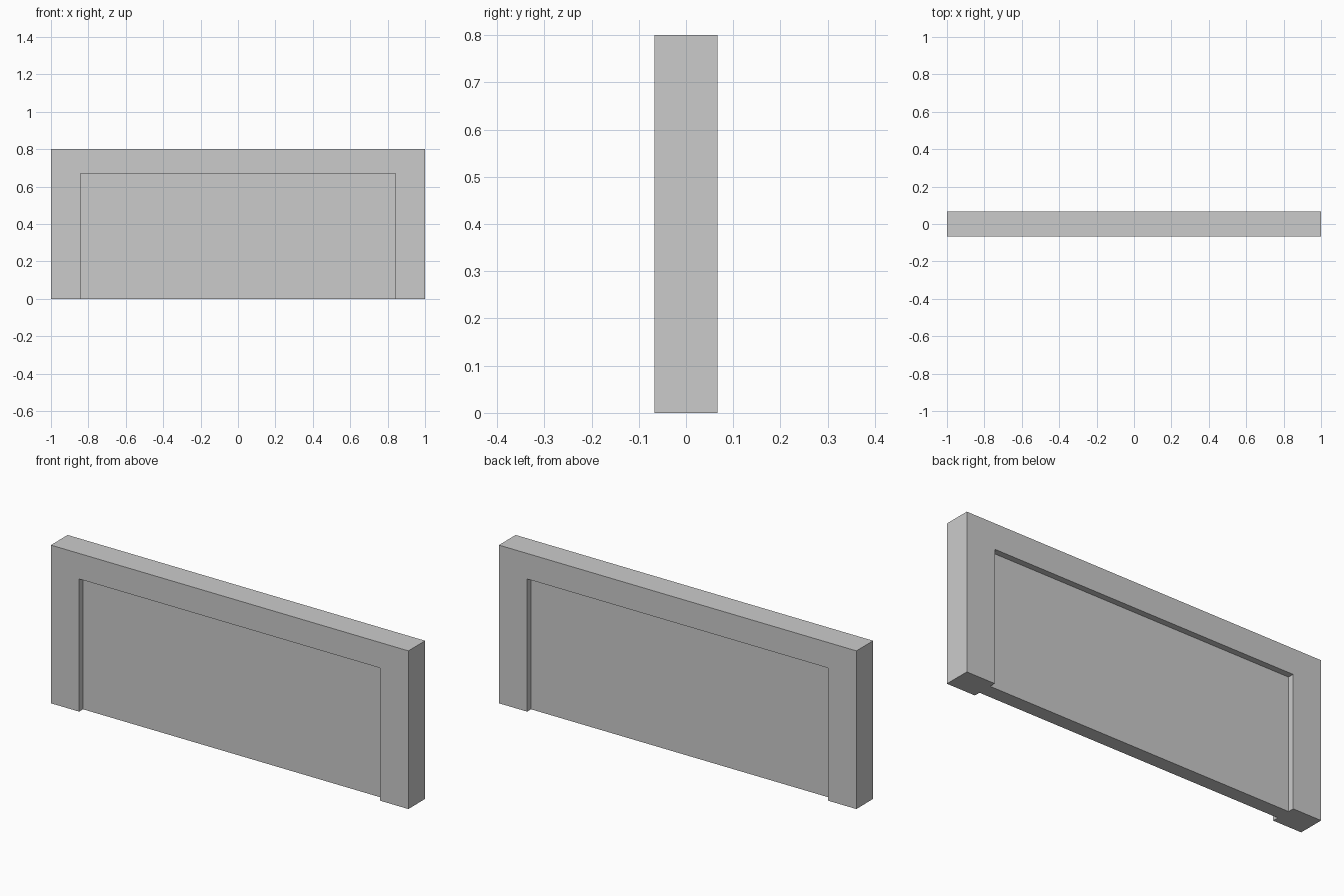
import bpy, bmesh

if "Cube" in bpy.data.objects:
    bpy.data.objects.remove(bpy.data.objects["Cube"])

HALF_W, HEIGHT, DEPTH = 1.0, 0.80, 0.134    # overall frame
OPEN_W, OPEN_H = 0.842, 0.671               # half width and height of the opening
RECESS = 0.031                              # panel setback on each face


def extrude_profile(name, points, depth):
    """Extrude an x-z outline symmetrically about y = 0."""
    bm = bmesh.new()
    face = bm.faces.new([bm.verts.new((x, -depth / 2, z)) for x, z in points])
    new = bmesh.ops.extrude_face_region(bm, geom=[face])["geom"]
    verts = [v for v in new if isinstance(v, bmesh.types.BMVert)]
    bmesh.ops.translate(bm, verts=verts, vec=(0, depth, 0))
    bmesh.ops.recalc_face_normals(bm, faces=bm.faces)
    mesh = bpy.data.meshes.new(name)
    bm.to_mesh(mesh)
    bm.free()
    obj = bpy.data.objects.new(name, mesh)
    bpy.context.collection.objects.link(obj)
    return obj


# Surround: two posts and a top rail in one piece
right_half = [(OPEN_W, OPEN_H), (OPEN_W, 0), (HALF_W, 0), (HALF_W, HEIGHT)]
left_half = [(-x, z) for x, z in reversed(right_half)]
extrude_profile("frame", right_half + left_half, DEPTH)

# Thin panel filling the opening, set back from both faces
extrude_profile("panel", [(-OPEN_W, 0), (OPEN_W, 0), (OPEN_W, OPEN_H), (-OPEN_W, OPEN_H)],
                DEPTH - 2 * RECESS)
